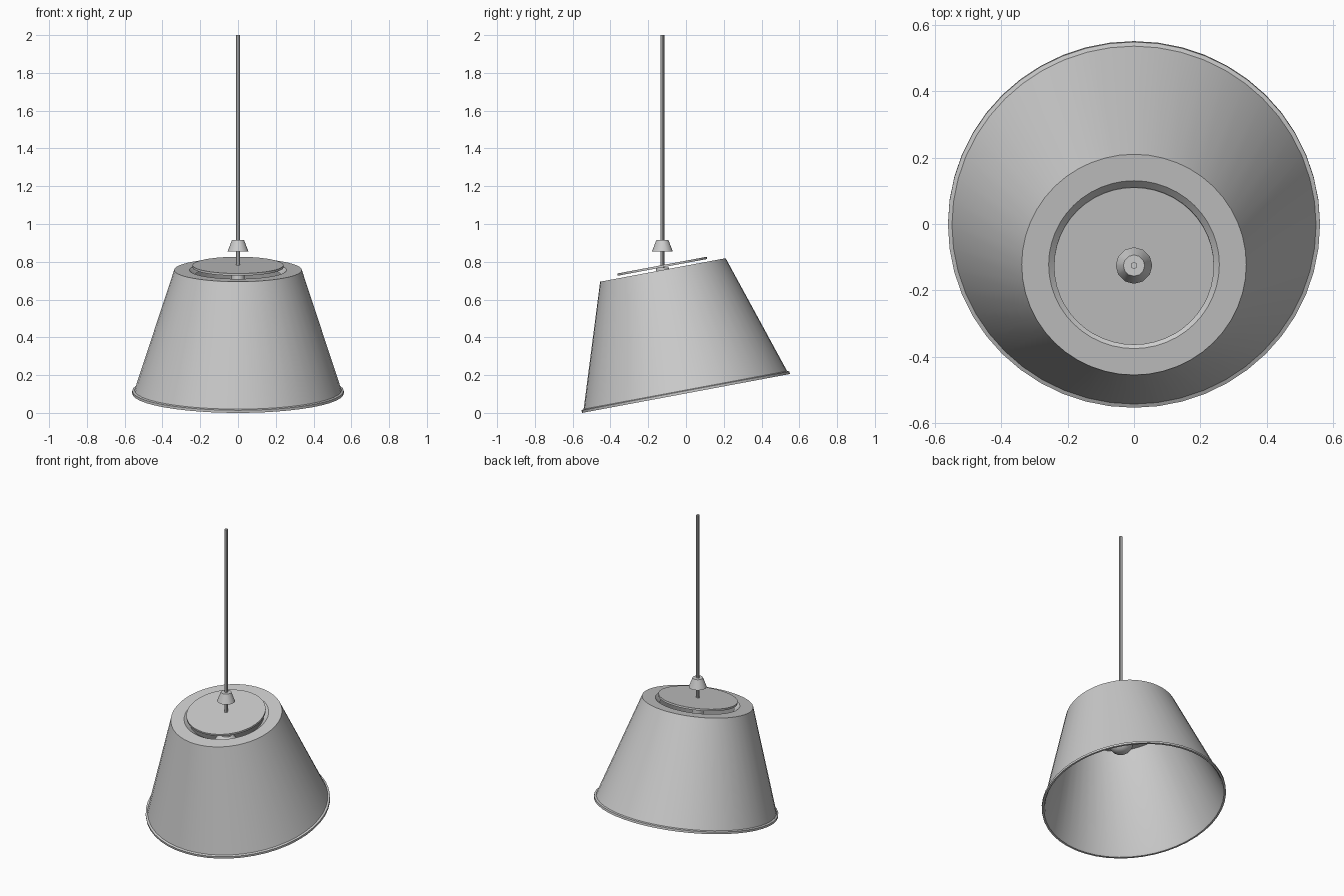
import bpy, math
from mathutils import Matrix

cube = bpy.data.objects.get("Cube")
if cube:
    bpy.data.objects.remove(cube, do_unlink=True)

grey = bpy.data.materials.new("light_grey")
grey.use_nodes = True
colour = (0.6, 0.6, 0.6, 1)
grey.diffuse_color = colour
grey.node_tree.nodes["Principled BSDF"].inputs["Base Color"].default_value = colour

CORD_Y = -0.125
TILT = Matrix.Translation((0, 0, 0.103)) @ Matrix.Rotation(math.radians(10.6), 4, 'X')
HANG = Matrix.Translation((0, CORD_Y, 0))


def lathe(name, profile, sides, place, ring=False):
    """Spin (radius, height) points listed from top to bottom on the outside.
    A ring joins its last point to its first; otherwise both ends are capped."""
    verts, faces, n = [], [], len(profile)
    for r, z in profile:
        for s in range(sides):
            a = 2 * math.pi * s / sides
            verts.append((r * math.cos(a), r * math.sin(a), z))
    for i in range(n if ring else n - 1):
        j = (i + 1) % n
        for s in range(sides):
            t = (s + 1) % sides
            faces.append((i * sides + s, j * sides + s, j * sides + t, i * sides + t))
    if not ring:
        faces.append(tuple(range(sides)))
        faces.append(tuple(reversed(range((n - 1) * sides, n * sides))))
    mesh = bpy.data.meshes.new(name)
    mesh.from_pydata(verts, [], faces)
    mesh.transform(place)
    mesh.materials.append(grey)
    obj = bpy.data.objects.new(name, mesh)
    bpy.context.collection.objects.link(obj)
    bpy.ops.object.select_all(action='DESELECT')
    obj.select_set(True)
    bpy.context.view_layer.objects.active = obj
    bpy.ops.object.shade_smooth_by_angle(angle=math.radians(35))
    return obj


# Tilted hollow shade with a lipped rim and a chamfered opening on top
lathe("shade", [(0.257, 0.665), (0.338, 0.665), (0.548, 0.018), (0.56, 0.014),
                (0.56, 0), (0.548, 0), (0.54, 0.012), (0.333, 0.65), (0.225, 0.64)],
      48, TILT, ring=True)

# Thin cover floating above the opening
lathe("cover_disc", [(0.241, 0.691), (0.241, 0.679)], 48, TILT)

# Cord and its small conical grip
lathe("cord", [(0.01, 2), (0.01, 0.765)], 8, HANG)
lathe("cord_grip", [(0.032, 0.915), (0.055, 0.855)], 12, HANG)

# Bulb socket and round bulb inside the shade
lathe("bulb_socket", [(0.035, 0.77), (0.035, 0.62)], 16, HANG)
arc = [math.pi * i / 12 for i in range(1, 12)]
lathe("bulb", [(0.076 * math.sin(a), 0.563 + 0.076 * math.cos(a)) for a in arc], 24, HANG)
